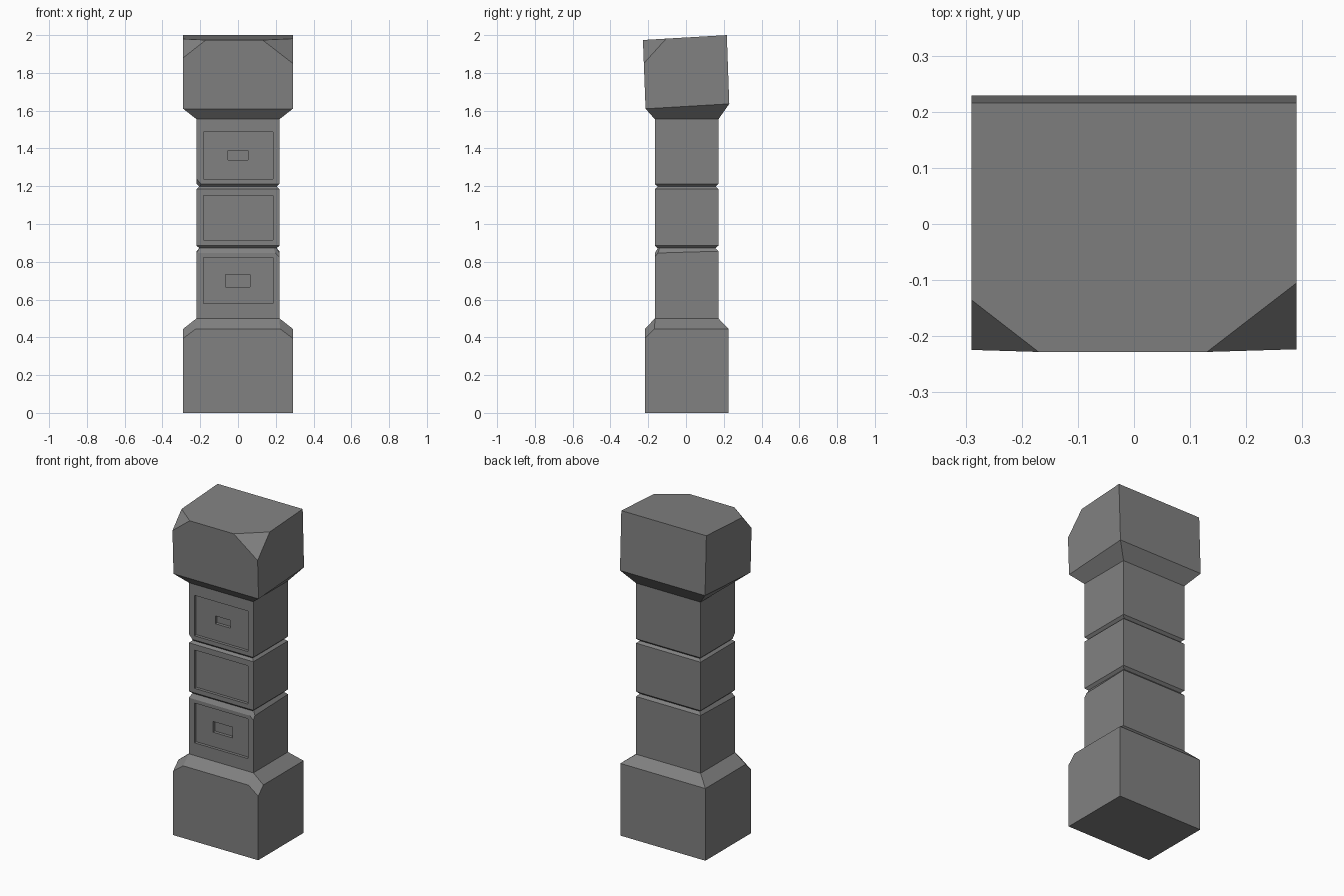
import bpy, bmesh
from mathutils import Vector

if "Cube" in bpy.data.objects:
    bpy.data.objects.remove(bpy.data.objects["Cube"])

stone = bpy.data.materials.new("dark_stone")
stone.diffuse_color = (0.22, 0.22, 0.22, 1)
stone.use_nodes = True
stone.node_tree.nodes["Principled BSDF"].inputs["Base Color"].default_value = stone.diffuse_color


def cut_corner(bm, a, b, c):
    # slice a convex solid through three points, keeping the bulk
    a, b, c = Vector(a), Vector(b), Vector(c)
    n = (b - a).cross(c - a).normalized()
    centre = sum((v.co for v in bm.verts), Vector()) / len(bm.verts)
    if n.dot(centre - a) > 0:
        n = -n
    bmesh.ops.bisect_plane(bm, geom=bm.verts[:] + bm.edges[:] + bm.faces[:],
                           plane_co=a, plane_no=n, clear_outer=True)
    bmesh.ops.holes_fill(bm, edges=[e for e in bm.edges if e.is_boundary])


def stack(name, rings, cuts=()):
    # loft of rectangles: (half width, front y, front z, back y, back z)
    bm = bmesh.new()
    loops = [[bm.verts.new(p) for p in ((-w, y0, z0), (w, y0, z0), (w, y1, z1), (-w, y1, z1))]
             for w, y0, z0, y1, z1 in rings]
    bm.faces.new(loops[0][::-1])
    bm.faces.new(loops[-1])
    for lo, hi in zip(loops, loops[1:]):
        for i in range(4):
            j = (i + 1) % 4
            bm.faces.new((lo[i], lo[j], hi[j], hi[i]))
    for c in cuts:
        cut_corner(bm, *c)
    bmesh.ops.recalc_face_normals(bm, faces=bm.faces)
    me = bpy.data.meshes.new(name)
    bm.to_mesh(me)
    bm.free()
    me.materials.append(stone)
    ob = bpy.data.objects.new(name, me)
    bpy.context.collection.objects.link(ob)
    return ob


def recess(ob, x0, x1, z0, z1, depth):
    # rectangular pocket in the front face
    bpy.ops.mesh.primitive_cube_add(size=1, location=((x0 + x1) / 2, FRONT + depth - 0.1, (z0 + z1) / 2))
    cutter = bpy.context.object
    cutter.scale = (x1 - x0, 0.2, z1 - z0)
    cutter.hide_render = True
    cutter.data.materials.append(stone)
    mod = ob.modifiers.new("pocket", 'BOOLEAN')
    mod.operation, mod.solver, mod.object = 'DIFFERENCE', 'EXACT', cutter
    bpy.context.view_layer.objects.active = ob
    bpy.ops.object.modifier_apply(modifier=mod.name)
    bpy.data.objects.remove(cutter)


FRONT, BACK, W, G = -0.165, 0.172, 0.22, 0.015


def ring(z, inset=0.0):
    return (W - inset, FRONT + inset, z, BACK - inset, z)


# plinth with chipped front corners
stack("base", [(0.29, -0.217, 0, 0.225, 0), (0.29, -0.217, 0.445, 0.225, 0.445), ring(0.50)],
      [((s * 0.29, -0.217, 0.395), (s * 0.22, -0.217, 0.447), (s * 0.29, -0.165, 0.447))
       for s in (-1, 1)])

# shaft blocks separated by V grooves
lower = stack("lower_block", [ring(0.50), (W, FRONT, 0.846, BACK, 0.856), ring(0.872, G)],
              [((W, FRONT, 0.825), (0.19, FRONT, 0.852), (W, -0.145, 0.852))])
middle = stack("middle_block", [ring(0.872, G), ring(0.886), ring(1.185), ring(1.198, G)])
upper = stack("upper_block", [ring(1.198, G), ring(1.212), ring(1.555)],
              [((-W, FRONT, 1.24), (-0.195, FRONT, 1.21), (-W, -0.14, 1.21))])

# sunken front panels and slots
for block, z0, z1 in ((lower, 0.578, 0.823), (middle, 0.914, 1.15), (upper, 1.238, 1.487)):
    recess(block, -0.182, 0.184, z0, z1, 0.018)
recess(lower, -0.067, 0.064, 0.667, 0.733, 0.037)
recess(upper, -0.052, 0.052, 1.34, 1.388, 0.037)

# tilted head block with two uneven corner cuts
stack("head", [ring(1.555), (0.29, -0.214, 1.61, 0.229, 1.636), (0.29, -0.228, 1.974, 0.216, 2.0)],
      [((-0.29, -0.2245, 1.88), (-0.17, -0.228, 1.974), (-0.29, -0.135, 1.9795)),
       ((0.29, -0.2235, 1.85), (0.13, -0.228, 1.974), (0.29, -0.105, 1.981))])
